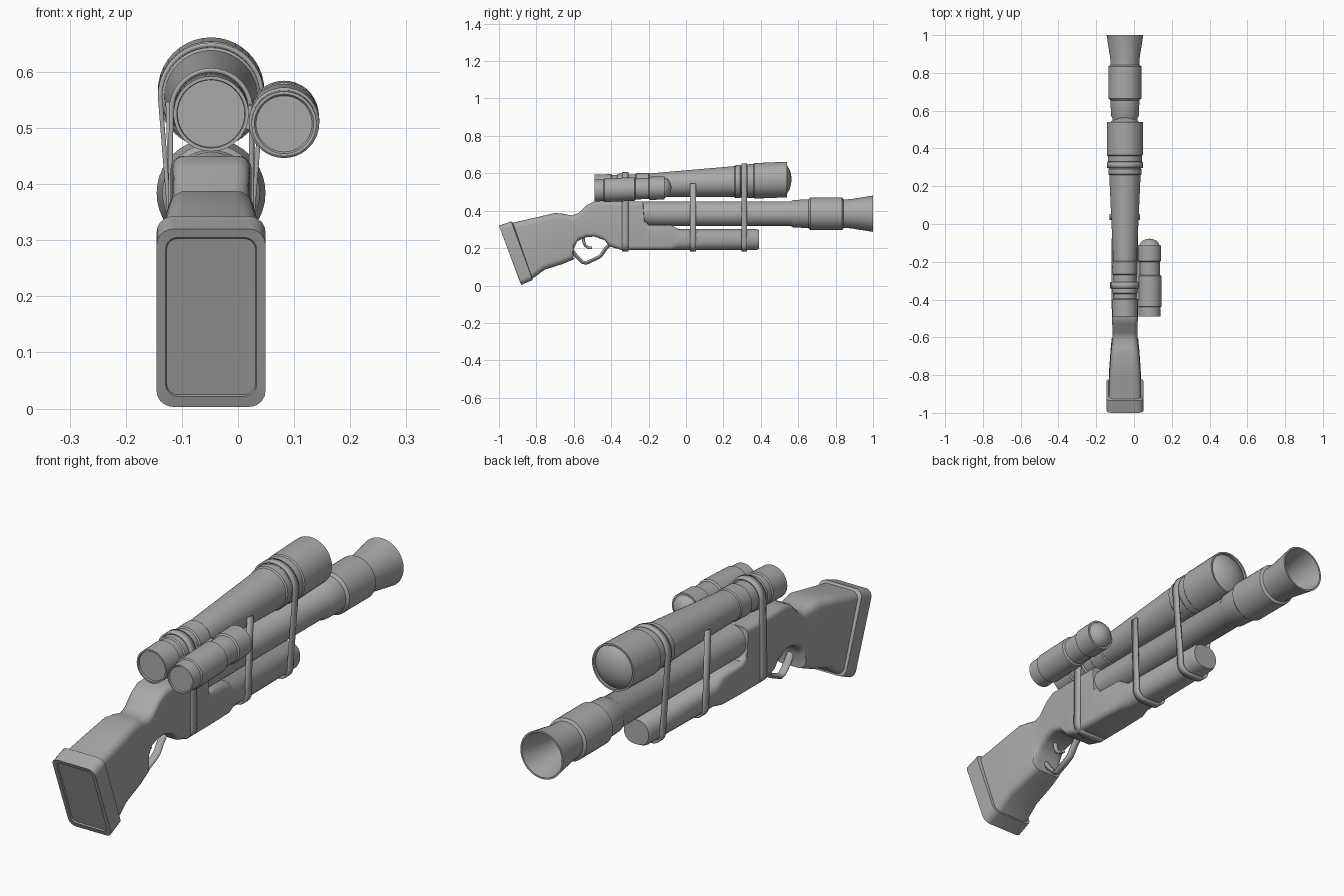
import bpy, bmesh
from math import sin, cos, pi, radians

cube = bpy.data.objects.get("Cube")
if cube:
    bpy.data.objects.remove(cube)

CX = -0.048      # centre plane of the rifle
TILT = 0.04      # slope of the sight and torch

grey = bpy.data.materials.new("plain_grey")
grey.use_nodes = True
COLOUR = (0.4, 0.4, 0.4, 1)
grey.diffuse_color = COLOUR
grey.node_tree.nodes["Principled BSDF"].inputs["Base Color"].default_value = COLOUR


def finish(name, bm, angle=35):
    bmesh.ops.recalc_face_normals(bm, faces=bm.faces)
    mesh = bpy.data.meshes.new(name)
    bm.to_mesh(mesh)
    bm.free()
    mesh.materials.append(grey)
    ob = bpy.data.objects.new(name, mesh)
    bpy.context.collection.objects.link(ob)
    bpy.ops.object.select_all(action='DESELECT')
    ob.select_set(True)
    bpy.context.view_layer.objects.active = ob
    bpy.ops.object.shade_smooth_by_angle(angle=radians(angle))
    return ob


def skin(name, rings, angle=35):
    """Bridge equal rings of points and cap both ends."""
    bm = bmesh.new()
    loops = [[bm.verts.new(p) for p in ring] for ring in rings]
    n = len(loops[0])
    for a, b in zip(loops, loops[1:]):
        for i in range(n):
            j = (i + 1) % n
            bm.faces.new((a[i], a[j], b[j], b[i]))
    bm.faces.new(loops[0])
    bm.faces.new(loops[-1])
    return finish(name, bm, angle)


def lathe(name, profile, x, z, tilt=0.0, n=40):
    """Turn (y, radius) pairs around an axis running along y."""
    rings = [[(x + r * cos(2 * pi * i / n), y, z + tilt * y + r * sin(2 * pi * i / n))
              for i in range(n)] for y, r in profile]
    return skin(name, rings)


def section(top, bottom, half, radius, steps=5):
    """Rounded rectangle spanning two (y, z) points in the side plane."""
    (yt, zt), (yb, zb) = top, bottom
    height = ((yt - yb) ** 2 + (zt - zb) ** 2) ** 0.5
    radius = min(radius, half * 0.99, height * 0.49)
    ring = []
    for k, (sx, sv) in enumerate(((1, 1), (-1, 1), (-1, -1), (1, -1))):
        for i in range(steps + 1):
            a = pi / 2 * (k + i / steps)
            u = sx * (half - radius) + radius * cos(a)
            t = 0.5 + (sv * (height / 2 - radius) + radius * sin(a)) / height
            ring.append((CX + u, yb + t * (yt - yb), zb + t * (zt - zb)))
    return ring


# Stock, receiver and fore-end: top point, bottom point, half width, corner radius
stations = [
    ((-0.93, .335), (-.83, .03), .086, .03),
    ((-0.82, .36), (-.755, .085), .083, .032),
    ((-0.70, .388), (-.66, .115), .076, .032),
    ((-0.65, .383), (-.60, .14), .07, .032),
    ((-0.61, .374), (-.602, .195), .067, .03),
    ((-.575, .387), (-.58, .237), .066, .028),
    ((-.53, .43), (-.535, .258), .067, .024),
    ((-.49, .45), (-.49, .262), .069, .022),
    ((-.44, .45), (-.437, .243), .07, .022),
    ((-.405, .45), (-.405, .208), .072, .022),
    ((-.35, .45), (-.345, .19), .072, .022),
    ((-.23, .45), (-.23, .19), .072, .022),
    ((-.222, .35), (-.222, .19), .072, .022),
    ((-.20, .325), (-.20, .19), .072, .022),
    ((-.08, .323), (-.08, .19), .07, .024),
    ((-.04, .302), (-.04, .19), .066, .045),
    ((.375, .302), (.375, .19), .062, .05),
    ((.39, .296), (.39, .196), .056, .045),
]
skin("stock_and_fore_end", [section(*s) for s in stations], 40)

# Butt plate with a sunken panel at the rear
skin("butt_plate", [
    section((-.985, .303), (-.883, .025), .079, .02),
    section((-.993, .305), (-.889, .022), .081, .022),
    section((-1.0, .32), (-.88, .003), .097, .03),
    section((-.935, .343), (-.82, .03), .097, .03),
    section((-.925, .335), (-.822, .038), .088, .03)], 30)

# Barrel with a flared hollow muzzle
lathe("barrel", [
    (-.26, .066), (.56, .066), (.572, .073), (.655, .077), (.665, .087),
    (.835, .087), (.842, .076), (.88, .078), (1.0, .097), (1.0, .09),
    (.87, .062), (.7, .058)], CX, .384)

# Telescopic sight
lathe("scope", [
    (-.482, .056), (-.482, .06), (-.49, .061), (-.49, .067), (-.40, .067),
    (-.395, .062), (-.37, .062), (-.365, .067), (-.32, .067), (-.315, .061),
    (-.27, .061), (-.265, .066), (-.20, .066), (-.195, .062), (.26, .083),
    (.265, .088), (.29, .088), (.294, .085), (.325, .086), (.33, .09),
    (.36, .09), (.365, .095), (.54, .095), (.54, .088), (.53, .087),
    (.542, .074), (.555, .05), (.562, .025), (.564, .004)], CX, .545, TILT)

# Torch on the left side with a domed lens
lathe("torch", [
    (-.486, .05), (-.49, .053), (-.49, .058), (-.44, .058), (-.436, .063),
    (-.275, .063), (-.27, .056), (-.20, .056), (-.195, .062), (-.115, .062),
    (-.115, .054), (-.10, .048), (-.087, .034), (-.08, .017), (-.078, .003)],
    .082, .527, TILT, 36)
lathe("torch_mount", [(-.40, .022), (-.20, .022)], .02, .535, TILT, 12)


def strap(name, y, width, radius, half, bottom, closed, lean=0.0):
    """Flat band around the sight and the underside of the body."""
    zc = .545 + TILT * y
    path = [(radius * cos(pi * i / 20), zc + radius * sin(pi * i / 20)) for i in range(21)]
    path.append((-half, bottom + .06))
    corner = .04
    for side in (-1, 1):
        arc = [(side * (half - corner + corner * cos(pi / 2 * i / 5)),
                bottom + corner - corner * sin(pi / 2 * i / 5)) for i in range(6)]
        path += arc if side < 0 else arc[::-1]
    path.append((half, bottom + .06))
    if not closed:
        path = path[20:] + path[:1]
    bm = bmesh.new()
    rows = [[bm.verts.new((CX + x, y + e + lean * (z - bottom), z)) for e in (-width / 2, width / 2)]
            for x, z in path]
    pairs = list(zip(rows, rows[1:]))
    if closed:
        pairs.append((rows[-1], rows[0]))
    for a, b in pairs:
        bm.faces.new((a[0], a[1], b[1], b[0]))
    ob = finish(name, bm, 40)
    mod = ob.modifiers.new("thickness", 'SOLIDIFY')
    mod.thickness = .008
    mod.offset = 0


strap("rear_strap", -.325, .035, .071, .074, .187, True)
strap("middle_strap", .038, .032, .077, .068, .187, False)
strap("front_strap", .312, .03, .091, .066, .187, True)


def bent_bar(name, points, radius, flat):
    """Rounded bar along (y, z) points in the centre plane."""
    n, rings = 10, []
    for i, (y, z) in enumerate(points):
        a, b = points[max(i - 1, 0)], points[min(i + 1, len(points) - 1)]
        dy, dz = b[0] - a[0], b[1] - a[1]
        d = (dy * dy + dz * dz) ** 0.5
        ring = []
        for k in range(n):
            t = 2 * pi * k / n
            o = radius * sin(t)
            ring.append((CX + radius * flat * cos(t), y - dz / d * o, z + dy / d * o))
        rings.append(ring)
    skin(name, rings, 50)


bent_bar("trigger_guard", [(-.61, .19), (-.585, .155), (-.555, .125), (-.535, .12),
                           (-.475, .147), (-.455, .16), (-.435, .19), (-.405, .225)], .01, 1.6)
bent_bar("trigger", [(-.55, .27), (-.548, .235), (-.538, .213), (-.52, .202), (-.503, .202)],
         .008, 1.4)
